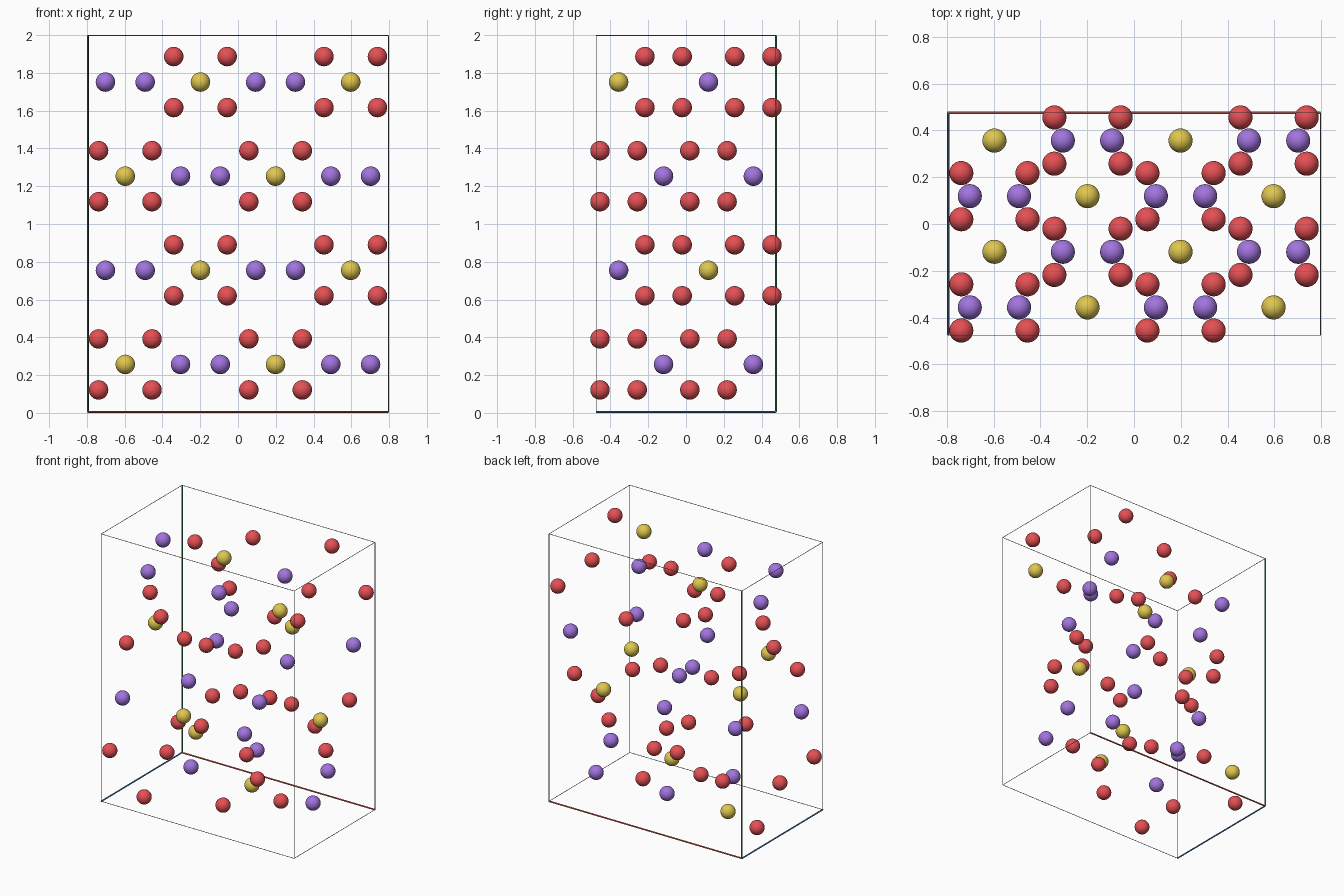
import bpy, math
from mathutils import Vector

if "Cube" in bpy.data.objects:
    bpy.data.objects.remove(bpy.data.objects["Cube"])

# Unit cell: size, centre and lowest corner
A, B, C = 1.591, 0.951, 1.993
Z0 = 0.0055
R_BALL, R_AXIS, R_EDGE = 0.0515, 0.0052, 0.0019


def material(name, rgb):
    m = bpy.data.materials.new(name)
    m.diffuse_color = (*rgb, 1)
    m.use_nodes = True
    m.node_tree.nodes["Principled BSDF"].inputs["Base Color"].default_value = m.diffuse_color
    return m


RED = material("red", (0.78, 0.08, 0.09))
PURPLE = material("purple", (0.36, 0.175, 0.73))
YELLOW = material("ochre yellow", (0.74, 0.57, 0.08))
GREY = material("mid grey", (0.33, 0.33, 0.34))
AXIS_X = material("axis red", (0.75, 0.12, 0.09))
AXIS_Y = material("axis blue", (0.08, 0.30, 0.70))
AXIS_Z = material("axis green", (0.08, 0.46, 0.16))


def ball_mesh(name, mat):
    bpy.ops.mesh.primitive_uv_sphere_add(segments=32, ring_count=16, radius=R_BALL)
    ob = bpy.context.object
    bpy.ops.object.shade_smooth()
    mesh = ob.data
    mesh.name = name
    mesh.materials.append(mat)
    bpy.data.objects.remove(ob)
    return mesh


MESHES = {"red_ball": ball_mesh("red_ball", RED),
          "purple_ball": ball_mesh("purple_ball", PURPLE),
          "yellow_ball": ball_mesh("yellow_ball", YELLOW)}


def wrap(v, size):
    return (v + size / 2) % size - size / 2


def ball(name, x, y, z):
    ob = bpy.data.objects.new(name, MESHES[name])
    ob.location = (wrap(x, A), wrap(y, B), Z0 + (z - Z0) % C)
    bpy.context.collection.objects.link(ob)


# Two mirrored clusters, each repeated by the four face-centring shifts
SHIFTS = [(0, 0, 0), (0, .5, .5), (.5, 0, .5), (.5, .5, 0)]
CLUSTERS = [(-3 / 8, 3 / 8, 1 / 8, 1), (-1 / 8, -3 / 8, 3 / 8, -1)]
DX, DY, DZ, ARM = 0.1415, 0.139, 0.135, 0.503

for fx, fy, fz, hand in CLUSTERS:
    for sx, sy, sz in SHIFTS:
        x, y, z = (fx + sx) * A, (fy + sy) * B, Z0 + 0.002 + (fz + sz) * C
        ball("yellow_ball", x, y, z)
        for i in (-1, 1):
            ball("purple_ball", x + i * ARM, y, z)
            for j in (-1, 1):
                # tetrahedron of four red balls
                ball("red_ball", x + i * DX, y + j * DY, z - i * j * hand * DZ)


def rod(name, p, q, radius, mat):
    p, q = Vector(p), Vector(q)
    d = q - p
    bpy.ops.mesh.primitive_cylinder_add(vertices=12, radius=radius, depth=d.length,
                                        location=(p + q) / 2)
    ob = bpy.context.object
    ob.rotation_euler = d.to_track_quat('Z', 'Y').to_euler()
    ob.name = name
    ob.data.materials.append(mat)
    bpy.ops.object.shade_smooth_by_angle(angle=math.radians(40))


# Cell frame: the three edges from the back left bottom corner are thicker and coloured
X0, X1, Y, ZT = -A / 2 + 0.001, A / 2 + 0.001, B / 2, Z0 + C - 0.0005
for s in (0, 1):
    for t in (0, 1):
        main = s == 0 and t == 0
        r = R_AXIS if main else R_EDGE
        xs, ys = (X0, X1)[s], (Y, -Y)[s]
        yt, zt = (Y, -Y)[t], (Z0, ZT)[t]
        rod("frame_edge_x", (X0, ys, zt), (X1, ys, zt), r, AXIS_X if main else GREY)
        rod("frame_edge_y", (xs, Y, zt), (xs, -Y, zt), r, AXIS_Y if main else GREY)
        rod("frame_edge_z", (xs, yt, Z0), (xs, yt, ZT), r, AXIS_Z if main else GREY)
